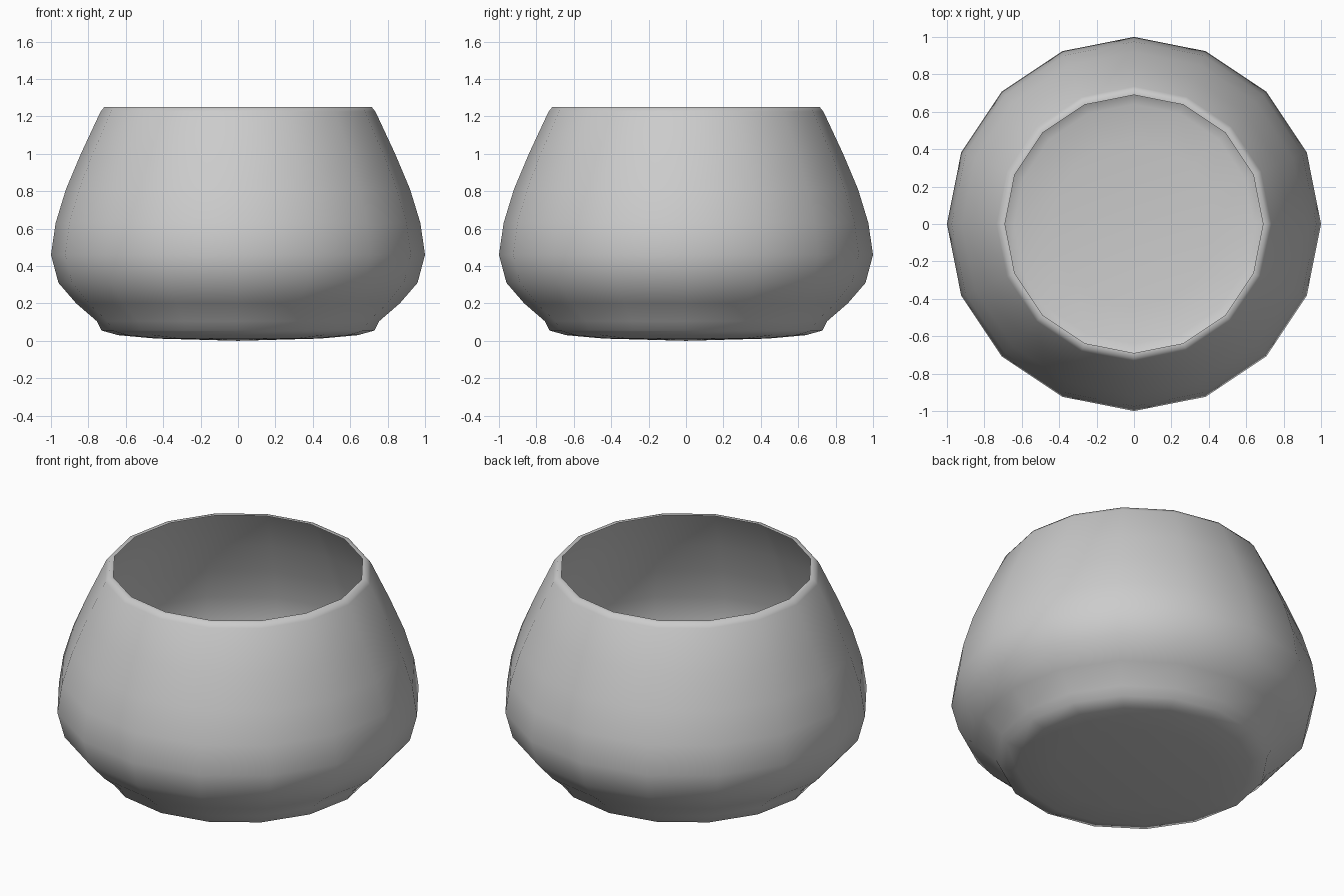
import bpy, bmesh
from math import sin, cos, pi, radians

if "Cube" in bpy.data.objects:
    bpy.data.objects.remove(bpy.data.objects["Cube"])

SIDES = 16
# Pot profile (radius, height): shallow domed base, belly, shoulder, inward lip
PROFILE = [(0.44, 0.012), (0.64, 0.03), (0.73, 0.055), (0.755, 0.105),
           (0.865, 0.20), (0.96, 0.31), (1.0, 0.46), (0.975, 0.63),
           (0.92, 0.81), (0.84, 1.0), (0.735, 1.225), (0.715, 1.25), (0.69, 1.25)]

bm = bmesh.new()
rings = [[bm.verts.new((r * cos(2 * pi * i / SIDES), r * sin(2 * pi * i / SIDES), z))
          for i in range(SIDES)] for r, z in PROFILE]

# Base centre fan
centre = bm.verts.new((0, 0, 0))
for i in range(SIDES):
    bm.faces.new((centre, rings[0][(i + 1) % SIDES], rings[0][i]))

# Wall and lip, left open at the top
for a, b in zip(rings, rings[1:]):
    for i in range(SIDES):
        j = (i + 1) % SIDES
        bm.faces.new((a[i], a[j], b[j], b[i]))

mesh = bpy.data.meshes.new("pot")
bm.to_mesh(mesh)
bm.free()
pot = bpy.data.objects.new("pot", mesh)
bpy.context.collection.objects.link(pot)
for p in mesh.polygons:
    p.use_smooth = True
